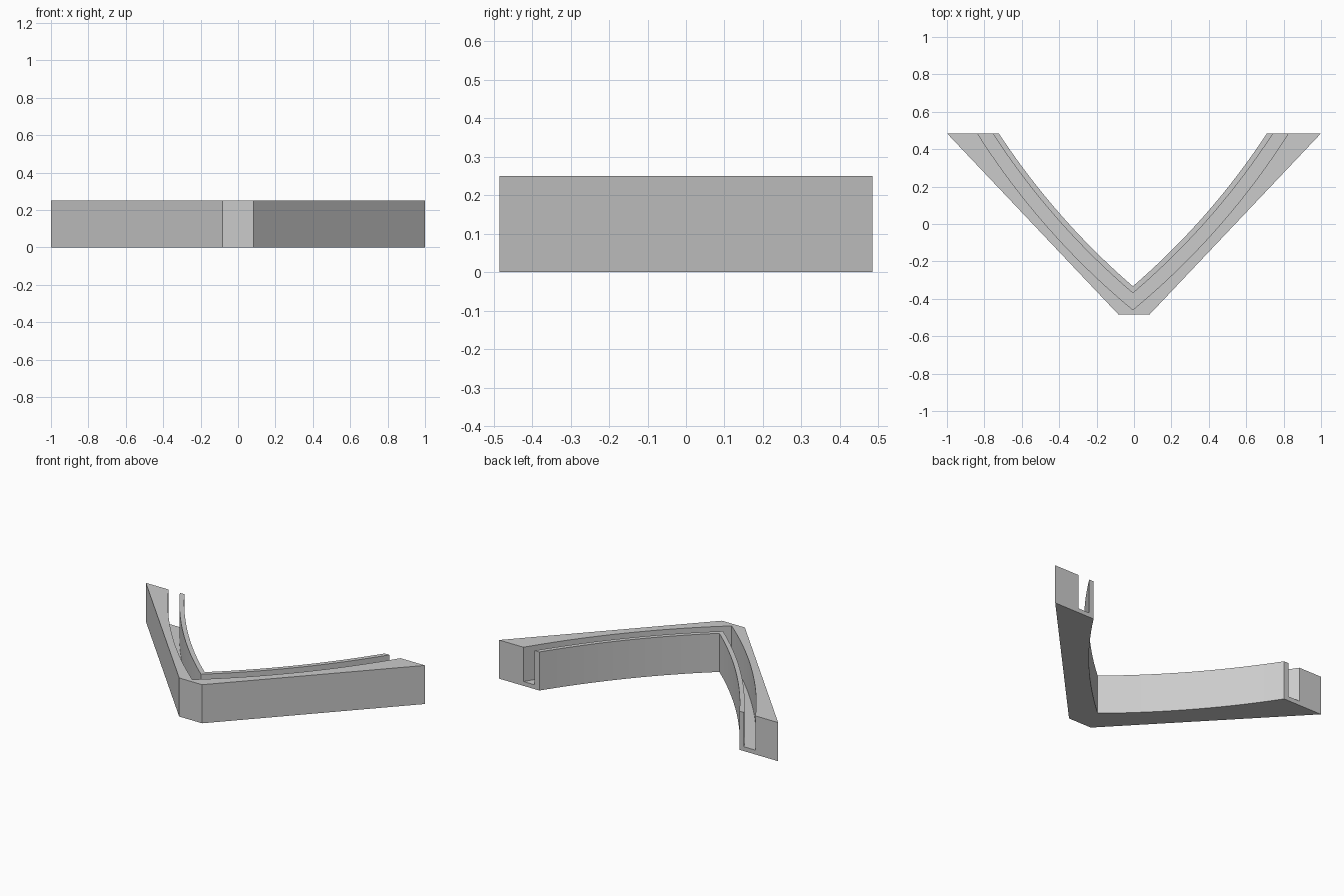
import bpy
import bmesh
from math import radians, sin, cos, asin, acos, atan2, hypot

cube = bpy.data.objects.get("Cube")
if cube:
    bpy.data.objects.remove(cube)

HEIGHT, FLOOR = 0.25, 0.028
FRONT, BACK = -0.485, 0.485
NOSE, TIP = 0.082, 1.0
CURVE_SHIFT = -0.006
STEPS = 20

# Shallow arc followed by the inner face of each arm
start_y, end_x, bend = -0.333, 0.717, radians(8)
chord = hypot(end_x, BACK - start_y)
radius = chord / 2 / sin(bend)
start_angle = atan2(BACK - start_y, end_x) - bend
cx = -radius * sin(start_angle)
cy = start_y + radius * cos(start_angle)


def arc_point(offset, f):
    """Point on the arc offset outward, clipped to the centre line and back."""
    r = radius + offset
    a0, a1 = asin(-cx / r), acos((cy - BACK) / r)
    a = a0 + (a1 - a0) * f
    return cx + r * sin(a), cy - r * cos(a)


def section(i, side):
    """Channel cross-section at one station along an arm."""
    if i == 0:
        outer = (0, FRONT)
    else:
        f = (i - 1) / (STEPS - 1)
        outer = (side * (NOSE + (TIP - NOSE) * f), FRONT + (BACK - FRONT) * f)
    inner, lip, wall = [
        (side * x + CURVE_SHIFT, y)
        for x, y in (arc_point(o, i / STEPS) for o in (0, 0.028, 0.096))]
    profile = [(outer, 0), (outer, HEIGHT), (wall, HEIGHT), (wall, FLOOR),
               (lip, FLOOR), (lip, HEIGHT), (inner, HEIGHT), (inner, 0)]
    return [(p[0], p[1], z) for p, z in profile]


# Loft the grooved channel from the right tip, round the nose, to the left tip
bm = bmesh.new()
stations = [section(i, -1) for i in range(STEPS, 0, -1)]
stations += [section(i, 1) for i in range(STEPS + 1)]
rings = [[bm.verts.new(p) for p in s] for s in stations]
for a, b in zip(rings, rings[1:]):
    for k in range(len(a)):
        j = (k + 1) % len(a)
        bm.faces.new((a[k], a[j], b[j], b[k]))
bm.faces.new(rings[0])
bm.faces.new(rings[-1])
bmesh.ops.recalc_face_normals(bm, faces=bm.faces)
mesh = bpy.data.meshes.new("grooved_corner_bracket")
bm.to_mesh(mesh)
bm.free()

bracket = bpy.data.objects.new("grooved_corner_bracket", mesh)
bpy.context.collection.objects.link(bracket)

# Plain grey material
grey = bpy.data.materials.new("light_grey")
grey.use_nodes = True
grey.diffuse_color = (0.6, 0.6, 0.6, 1)
grey.node_tree.nodes["Principled BSDF"].inputs["Base Color"].default_value = (0.6, 0.6, 0.6, 1)
mesh.materials.append(grey)

# Smooth the curved walls, keep corners sharp
bpy.ops.object.select_all(action='DESELECT')
bracket.select_set(True)
bpy.context.view_layer.objects.active = bracket
bpy.ops.object.shade_smooth_by_angle(angle=radians(20))
